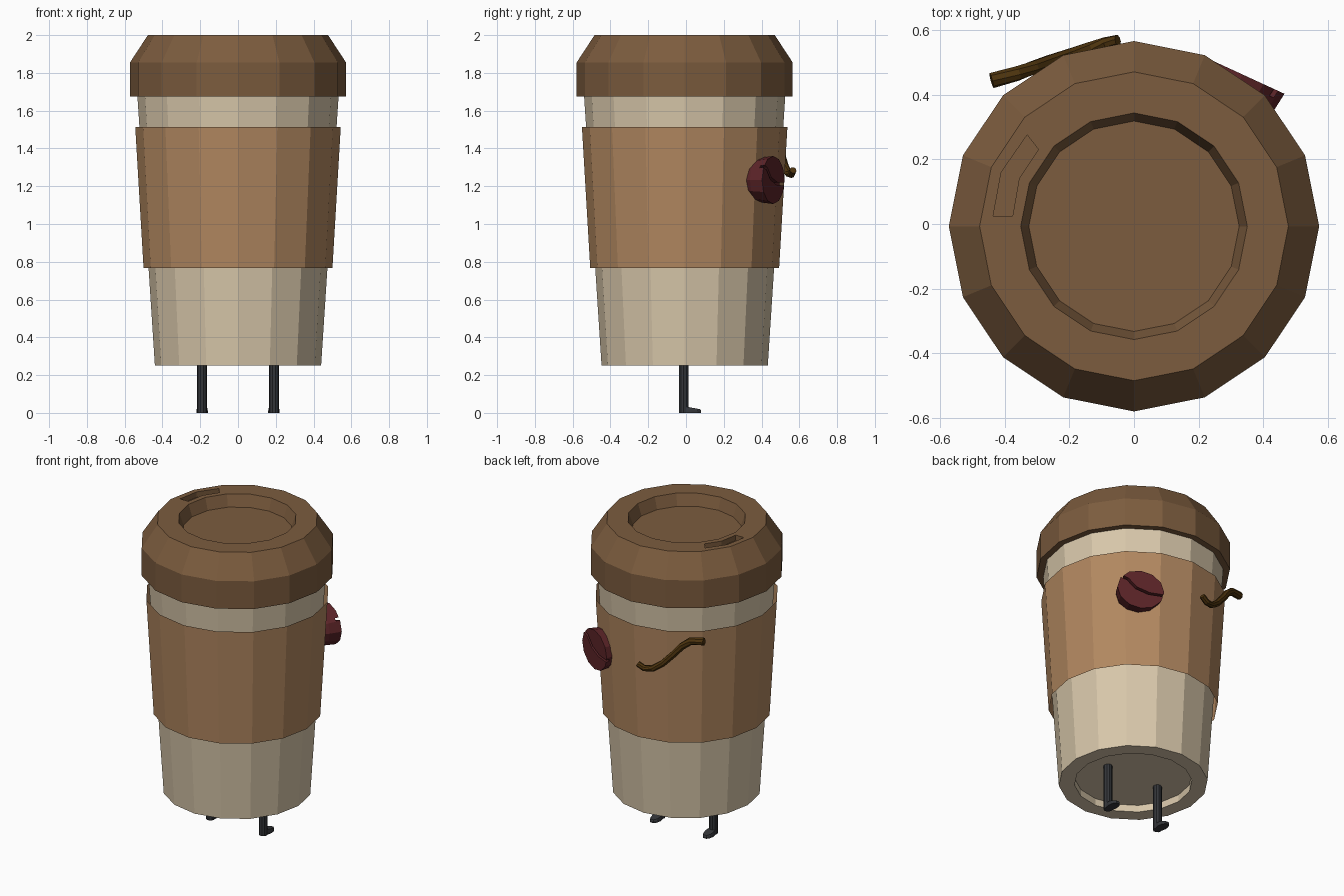
import bpy, bmesh, math
from mathutils import Matrix, Vector

if "Cube" in bpy.data.objects:
    bpy.data.objects.remove(bpy.data.objects["Cube"])


def material(name, rgb):
    lin = [((c / 255 + 0.055) / 1.055) ** 2.4 for c in rgb]
    m = bpy.data.materials.new(name)
    m.diffuse_color = (*lin, 1)
    m.use_nodes = True
    m.node_tree.nodes["Principled BSDF"].inputs["Base Color"].default_value = m.diffuse_color
    return m


CREAM = material("cream_paper", (216, 199, 170))
CARD = material("tan_cardboard", (178, 136, 96))
LID = material("brown_lid", (124, 92, 62))
BEAN = material("dark_red_bean", (92, 36, 40))
TWIG = material("dark_brown_twig", (78, 52, 14))
LEG = material("charcoal_legs", (52, 54, 58))

CY = -0.007  # the cup axis sits slightly toward the front


def finish(name, bm, mat):
    bmesh.ops.recalc_face_normals(bm, faces=bm.faces[:])
    me = bpy.data.meshes.new(name)
    bm.to_mesh(me)
    bm.free()
    me.materials.append(mat)
    ob = bpy.data.objects.new(name, me)
    bpy.context.collection.objects.link(ob)
    return ob


def loft(bm, rings, cap_start=True, cap_end=True):
    """Skin equal-length rings of points, with optional end caps."""
    loops = [[bm.verts.new(p) for p in ring] for ring in rings]
    n = len(loops[0])
    for a, b in zip(loops, loops[1:]):
        for i in range(n):
            j = (i + 1) % n
            bm.faces.new((a[i], a[j], b[j], b[i]))
    if cap_start:
        bm.faces.new(loops[0])
    if cap_end:
        bm.faces.new(loops[-1])


def circle(r, z, n=16, x=0, y=CY):
    return [Vector((x + r * math.cos(2 * math.pi * i / n),
                    y + r * math.sin(2 * math.pi * i / n), z)) for i in range(n)]


def lathe(name, profile, mat, caps=True):
    bm = bmesh.new()
    loft(bm, [circle(r, z) for r, z in profile], caps, caps)
    return finish(name, bm, mat)


def prism(name, outline, low, high, mat, frame=Matrix()):
    bm = bmesh.new()
    loft(bm, [[frame @ Vector((x, y, h)) for x, y in outline] for h in (low, high)])
    return finish(name, bm, mat)


def carve(ob, cutter):
    """Subtract the cutter, bake the result and remove the cutter."""
    cutter.hide_render = True
    mod = ob.modifiers.new("carve", "BOOLEAN")
    mod.operation = "DIFFERENCE"
    mod.solver = "EXACT"
    mod.object = cutter
    dg = bpy.context.evaluated_depsgraph_get()
    me = bpy.data.meshes.new_from_object(ob.evaluated_get(dg))
    ob.modifiers.clear()
    ob.data = me
    bpy.data.objects.remove(cutter)


# Cup body with a recessed base
lathe("cup", [(0.347, 0.295), (0.347, 0.25), (0.44, 0.25), (0.534, 1.70)], CREAM)

# Cardboard sleeve: an open shell around the cup
lathe("sleeve", [(0.50, 0.767), (0.544, 1.513)], CARD, caps=False)

# Lid with a sunken top and a curved drinking slot
lid = lathe("lid", [(0.572, 1.675), (0.572, 1.855), (0.477, 2.0),
                    (0.35, 2.0), (0.325, 1.925)], LID)
slot = [(-0.33, 0.275), (-0.41, 0.16), (-0.435, 0.025),
        (-0.375, 0.025), (-0.355, 0.14), (-0.295, 0.23)]
carve(lid, prism("slot_cutter", slot, 1.965, 2.05, LID))

# Bean: domed inward, flat outward face with an S-shaped crease
frame = Matrix(((-0.908, 0, 0.418, 0.335), (0, 0, 0, 0), (0, 0, 0, 0), (0, 0, 0, 1)))
frame[1][:] = (0.418, 0, 0.908, 0.462)
frame[2][:] = (0, 1, 0, 1.233)
bm = bmesh.new()
rings = []
for k, depth in ((1, 0), (0.93, -0.075), (0.72, -0.15), (0.36, -0.205)):
    rings.append([frame @ Vector((0.143 * k * math.cos(a), 0.127 * k * math.sin(a), depth))
                  for a in (2 * math.pi * i / 12 for i in range(12))])
loft(bm, rings)
bean = finish("bean", bm, BEAN)
crease = [(-0.15, 0.085), (-0.08, 0.06), (-0.03, 0.008), (0.05, -0.02), (0.16, -0.022)]
strip = [(x + 0.005, y + 0.007) for x, y in crease] + \
        [(x - 0.005, y - 0.007) for x, y in reversed(crease)]
carve(bean, prism("crease_cutter", strip, -0.025, 0.03, BEAN, frame))

# Twig: a wavy tapered tube on the back
path = [Vector(p) for p in ((-0.05, 0.567, 1.285), (-0.09, 0.558, 1.262), (-0.14, 0.542, 1.268),
                            (-0.20, 0.522, 1.31), (-0.26, 0.502, 1.375), (-0.31, 0.483, 1.435),
                            (-0.36, 0.465, 1.475), (-0.44, 0.443, 1.485))]
bm = bmesh.new()
rings = []
side = Vector((0.316, 0.949, 0))
for i, p in enumerate(path):
    t = (path[min(i + 1, len(path) - 1)] - path[max(i - 1, 0)]).normalized()
    s = (side - t * side.dot(t)).normalized()
    w = t.cross(s)
    r = 0.018 + 0.006 * i / (len(path) - 1)
    rings.append([p + r * (math.cos(a) * s + math.sin(a) * w)
                  for a in (math.pi * j / 4 for j in range(8))])
loft(bm, rings)
finish("twig", bm, TWIG)

# Legs and feet, toes pointing to the back
for label, x in (("left", -0.19), ("right", 0.19)):
    bm = bmesh.new()
    loft(bm, [circle(0.026, z, 10, x, -0.012) for z in (0.0, 0.295)])
    finish(label + "_leg", bm, LEG)

    bm = bmesh.new()
    sole = [(-0.024, 0.0), (0.024, 0.0), (0.03, 0.03), (0.026, 0.06), (0.012, 0.08),
            (-0.012, 0.08), (-0.026, 0.06), (-0.03, 0.03)]
    upper = [(0.9 * dx, y * 0.94, 0.033 - 0.17 * y) for dx, y in sole]
    loft(bm, [[Vector((x + dx, y, 0.0)) for dx, y in sole],
              [Vector((x + dx, y, 0.012)) for dx, y in sole],
              [Vector((x + dx, y, z)) for dx, y, z in upper]])
    finish(label + "_foot", bm, LEG)
